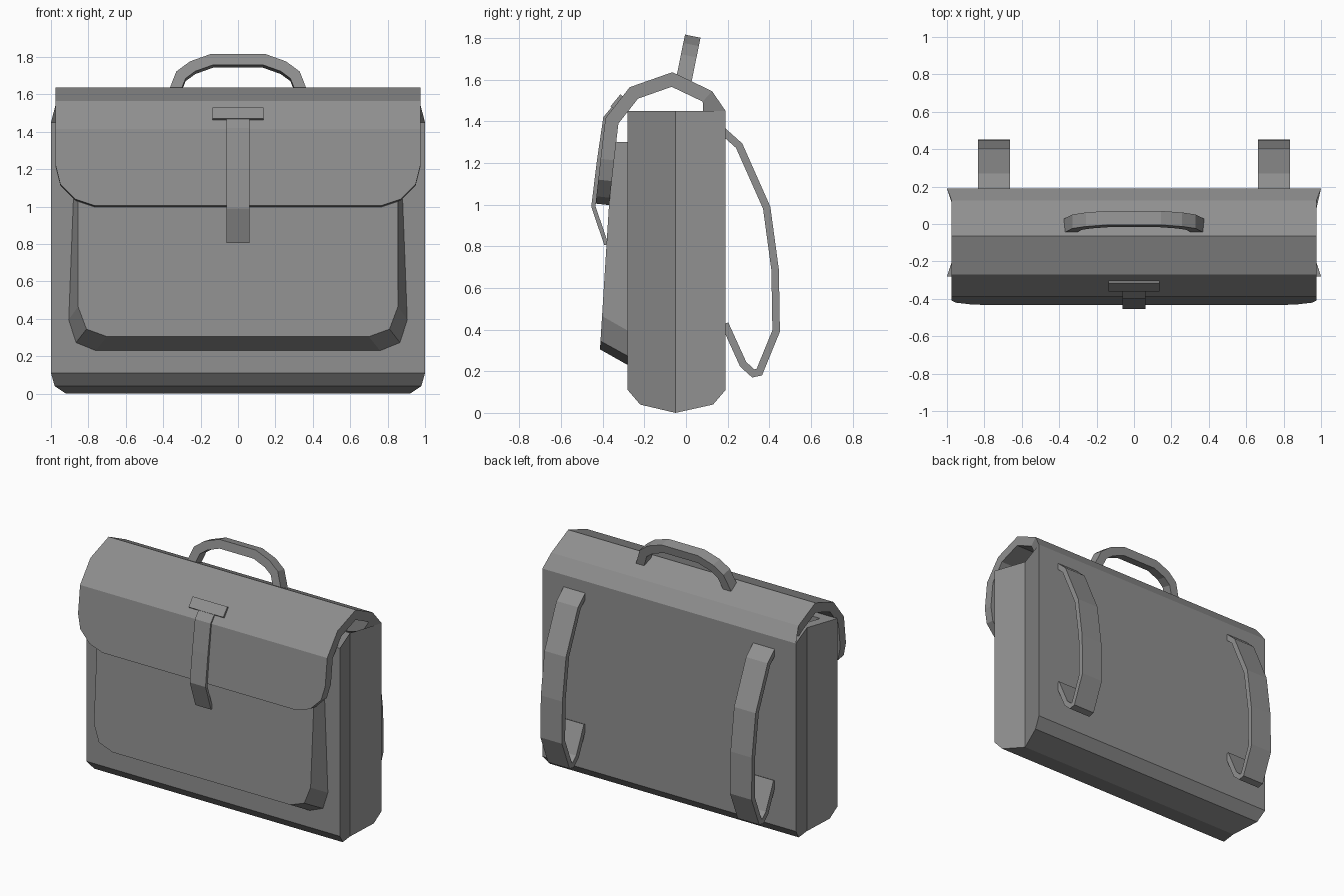
import bpy, bmesh
from math import radians

if "Cube" in bpy.data.objects:
    bpy.data.objects.remove(bpy.data.objects["Cube"])

# Dark grey leather shared by all parts
leather = bpy.data.materials.new("dark_grey_leather")
leather.diffuse_color = (0.28, 0.28, 0.28, 1)
leather.use_nodes = True
leather.node_tree.nodes["Principled BSDF"].inputs["Base Color"].default_value = leather.diffuse_color


def make_object(name, bm, thickness=0):
    mesh = bpy.data.meshes.new(name)
    bm.to_mesh(mesh)
    bm.free()
    mesh.materials.append(leather)
    ob = bpy.data.objects.new(name, mesh)
    bpy.context.collection.objects.link(ob)
    if thickness:
        mod = ob.modifiers.new("thickness", 'SOLIDIFY')
        mod.thickness = thickness
        mod.offset = -1
        mod.use_even_offset = True
    return ob


def strip(bm, path):
    """Sheet symmetric in x following (y, z, half_width) rows."""
    rows = [(bm.verts.new((-w, y, z)), bm.verts.new((w, y, z))) for y, z, w in path]
    for (l0, r0), (l1, r1) in zip(rows, rows[1:]):
        bm.faces.new((l0, r0, r1, l1))
    return rows


def ribbon(name, points, half_width, thickness):
    bm = bmesh.new()
    strip(bm, [(y, z, half_width) for y, z in points])
    return make_object(name, bm, thickness)


# Bag shell: one leather sheet from flap tip, over the top, down the back,
# under the bottom and up the front, with creased side gussets
flap = [(-0.434, 1.005, 0.765), (-0.43, 1.04, 0.87), (-0.421, 1.12, 0.95),
        (-0.41, 1.22, 0.975), (-0.387, 1.415, 0.975), (-0.27, 1.564, 0.975),
        (-0.065, 1.636, 0.975), (0.125, 1.545, 0.975)]
body = [(0.19, 1.45, 1), (0.19, 0.11, 1), (0.13, 0.04, 0.98), (-0.05, 0, 0.92),
        (-0.22, 0.04, 0.98), (-0.28, 0.11, 1), (-0.28, 1.45, 1)]
bm = bmesh.new()
rows = strip(bm, flap + body)[len(flap):]
for side, sx in ((0, -1), (1, 1)):
    b = [r[side] for r in rows]
    seam = bm.verts.new((sx * 0.92, -0.05, 1.45))
    for loop in ([b[0], seam, b[3], b[2], b[1]], [seam, b[6], b[5], b[4], b[3]]):
        bm.faces.new(loop if side else loop[::-1])
make_object("bag_shell", bm, 0.065)

# Front pocket: sloping face with bevelled rim
rim = [(0.87, 1.3), (0.905, 0.395), (0.866, 0.273), (0.76, 0.23)]
face = [(0.855, 1.3), (0.855, 0.465), (0.81, 0.345), (0.70, 0.305)]
bm = bmesh.new()
loops = []
for half, depth in ((rim, lambda z: -0.28), (face, lambda z: -0.413 + (z - 0.305) * 0.0625)):
    outline = half + [(-x, z) for x, z in reversed(half)]
    loops.append([bm.verts.new((x, depth(z), z)) for x, z in outline])
back, front = loops
bm.faces.new(back)
bm.faces.new(front)
for i in range(len(back)):
    j = (i + 1) % len(back)
    bm.faces.new((back[i], back[j], front[j], front[i]))
bmesh.ops.recalc_face_normals(bm, faces=bm.faces)
make_object("front_pocket", bm)

# Closing strap and its retaining plate
ribbon("closing_strap", [(-0.392, 0.805), (-0.455, 0.99), (-0.428, 1.21),
                         (-0.397, 1.42), (-0.335, 1.495)], 0.062, 0.02)
ribbon("strap_plate", [(-0.362, 1.472), (-0.315, 1.53)], 0.137, 0.04)

# Carrying handle, leaning back
half = [(-0.375, -0.01), (-0.33, 0.107), (-0.257, 0.162), (-0.144, 0.203)]
handle = ribbon("handle", half + [(-x, z) for x, z in reversed(half)], 0.038, 0.06)
handle.location = (0, -0.008, 1.61)
handle.rotation_euler = (0, radians(11.5), radians(90))

# Shoulder straps on the back
loop = [(0.17, 1.383), (0.27, 1.294), (0.405, 0.99), (0.446, 0.688), (0.451, 0.39),
        (0.365, 0.18), (0.318, 0.17), (0.26, 0.222), (0.17, 0.42)]
for name, x in (("left_shoulder_strap", -0.748), ("right_shoulder_strap", 0.748)):
    ribbon(name, loop, 0.085, 0.036).location.x = x
